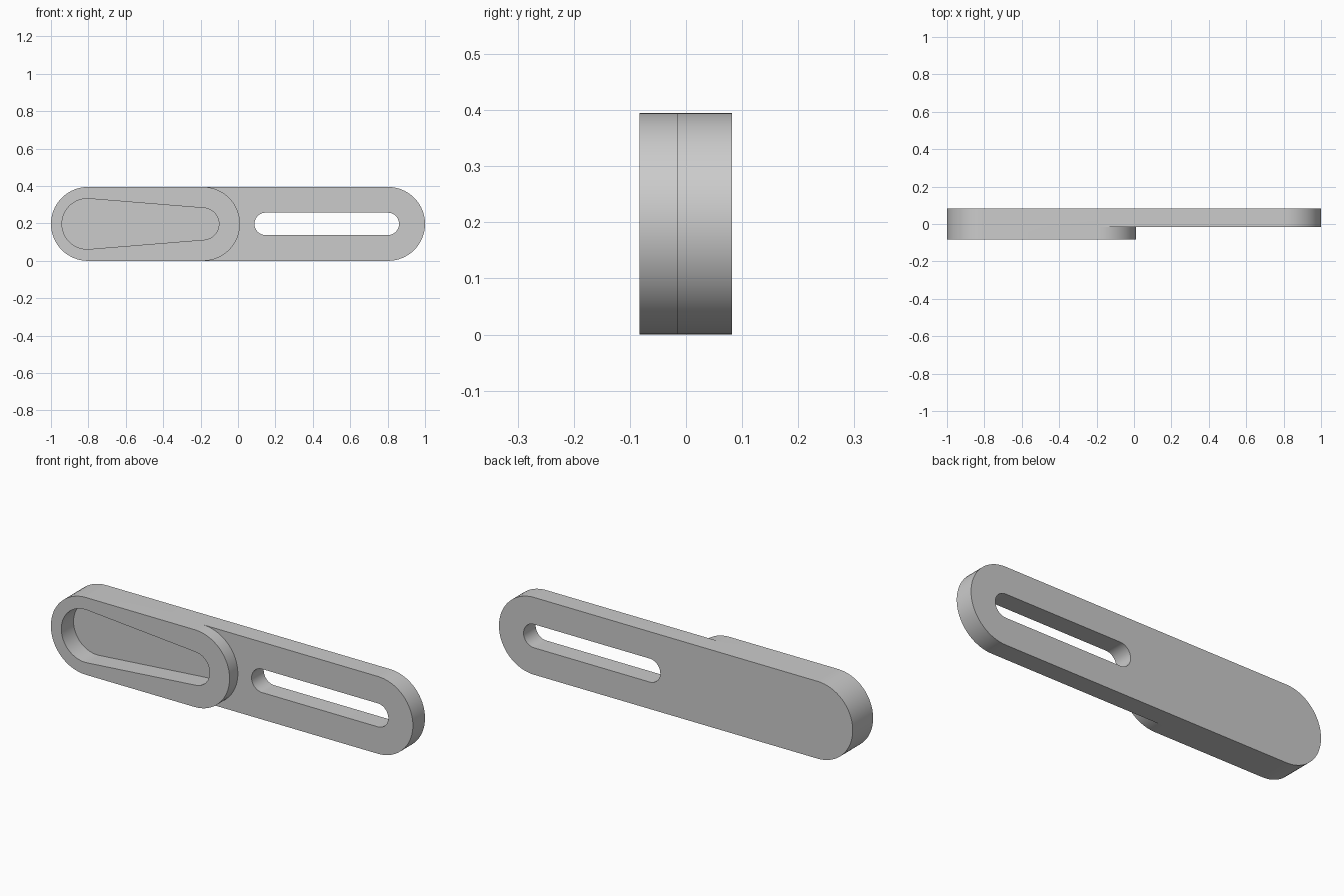
import bpy, bmesh
from math import pi, sin, cos

if "Cube" in bpy.data.objects:
    bpy.data.objects.remove(bpy.data.objects["Cube"], do_unlink=True)

MID = 0.1975                            # half height: end radius and centre line
FRONT, STEP, FLOOR, BACK = -0.083, -0.016, 0.016, 0.082
LEFT, INNER, RIGHT = -0.8025, -0.187, 0.8025    # centres of the rounded ends

grey = bpy.data.materials.new("plain grey")
grey.use_nodes = True
colour = (0.6, 0.6, 0.6, 1)
grey.diffuse_color = colour
grey.node_tree.nodes["Principled BSDF"].inputs["Base Color"].default_value = colour


def capsule(name, x0, r0, x1, r1, y0, y1, steps=32):
    """Slot-shaped prism running along x, with a rounded end of its own radius."""
    bm = bmesh.new()
    tilt = (r0 - r1) / (x1 - x0)        # keeps the sides tangent to both ends
    outline = []
    for cx, r, start, sweep in ((x1, r1, -pi / 2 + tilt, pi - 2 * tilt),
                                (x0, r0, pi / 2 - tilt, pi + 2 * tilt)):
        for i in range(steps + 1):
            a = start + sweep * i / steps
            outline.append(bm.verts.new((cx + r * cos(a), y0, MID + r * sin(a))))
    face = bm.faces.new(outline)
    new = bmesh.ops.extrude_face_region(bm, geom=[face])["geom"]
    for v in new:
        if isinstance(v, bmesh.types.BMVert):
            v.co.y = y1
    bmesh.ops.recalc_face_normals(bm, faces=bm.faces)
    mesh = bpy.data.meshes.new(name)
    bm.to_mesh(mesh)
    bm.free()
    mesh.materials.append(grey)
    ob = bpy.data.objects.new(name, mesh)
    bpy.context.collection.objects.link(ob)
    return ob


def combine(body, tool, operation):
    tool.hide_render = True
    mod = body.modifiers.new(operation.lower(), 'BOOLEAN')
    mod.operation = operation
    mod.solver = 'EXACT'
    mod.object = tool
    bpy.context.view_layer.objects.active = body
    bpy.ops.object.modifier_apply(modifier=mod.name)
    bpy.data.objects.remove(tool, do_unlink=True)


# Long bar with the raised pad on its front
body = capsule("slotted_arm", LEFT, MID, RIGHT, MID, STEP, BACK)
combine(body, capsule("raised_pad", LEFT, MID, INNER, MID, FRONT, STEP), 'UNION')

# Tapered blind pocket in the pad, then the through slot in the bar
combine(body, capsule("pocket_cutter", -0.806, 0.135, INNER, 0.085, FRONT - 0.1, FLOOR), 'DIFFERENCE')
combine(body, capsule("slot_cutter", 0.148, 0.06, 0.801, 0.06, FRONT - 0.1, BACK + 0.1), 'DIFFERENCE')

# Smooth round ends, crisp edges
bpy.ops.object.select_all(action='DESELECT')
body.select_set(True)
bpy.context.view_layer.objects.active = body
bpy.ops.object.shade_smooth_by_angle(angle=pi / 6)
